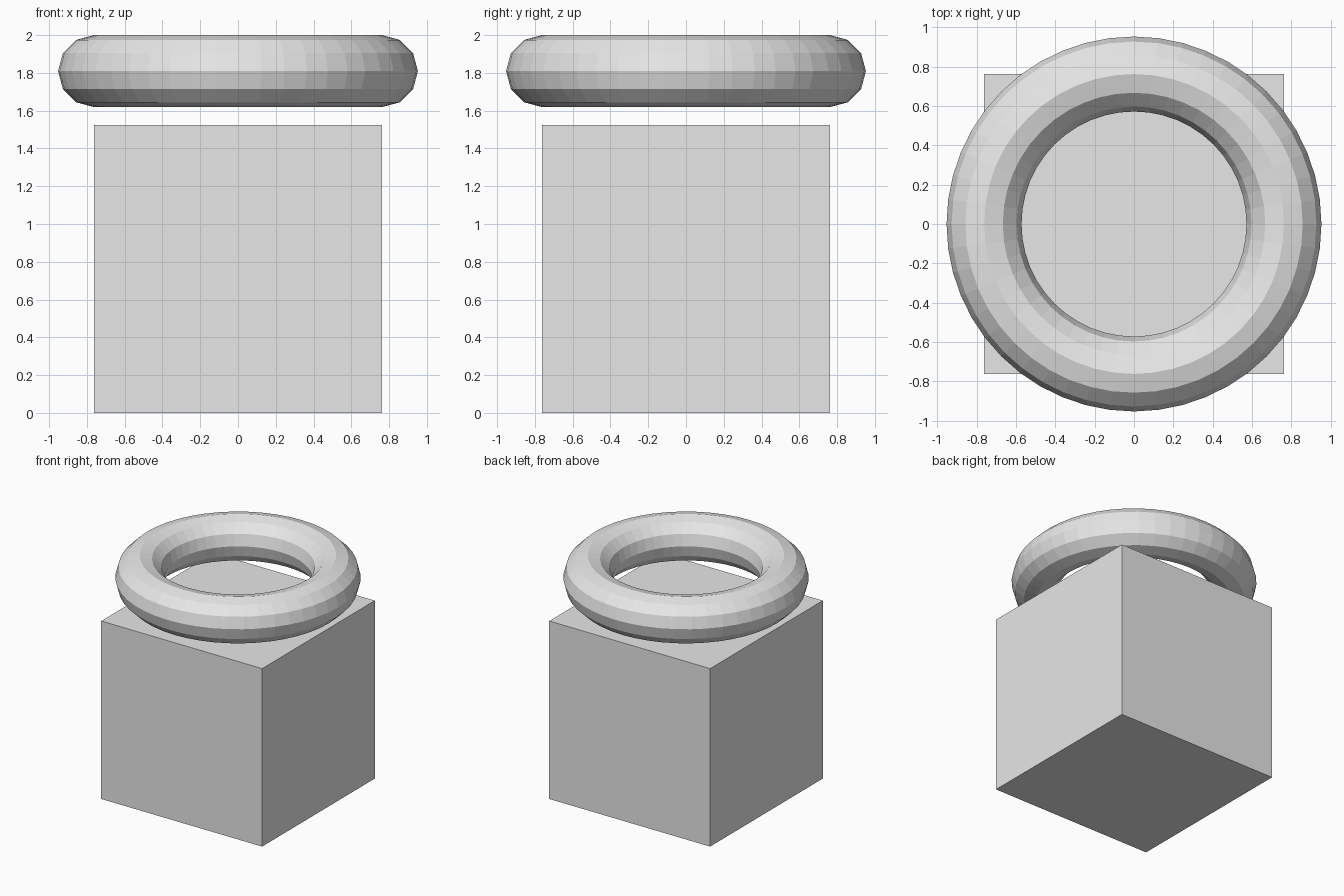
import bpy

# Remove the default object
old = bpy.data.objects.get("Cube")
if old:
    bpy.data.objects.remove(old, do_unlink=True)

SIDE = 1.524           # edge of the block
MAJOR, MINOR = SIDE / 2, SIDE / 8

# Plain light grey for both parts
grey = bpy.data.materials.new("light_grey")
grey.use_nodes = True
colour = (0.8, 0.8, 0.8, 1.0)
grey.diffuse_color = colour
for node in grey.node_tree.nodes:
    if node.type == 'BSDF_PRINCIPLED':
        node.inputs["Base Color"].default_value = colour


def finish(name):
    obj = bpy.context.object
    obj.name = name
    obj.data.name = name
    obj.data.materials.clear()
    obj.data.materials.append(grey)
    bpy.ops.object.transform_apply(location=False, rotation=False, scale=True)


# Block standing on the ground
bpy.ops.mesh.primitive_cube_add(size=SIDE, location=(0, 0, SIDE / 2))
finish("block")

# Faceted ring floating above the block
bpy.ops.mesh.primitive_torus_add(
    major_radius=MAJOR, minor_radius=MINOR,
    major_segments=48, minor_segments=12,
    location=(0, 0, 2.0 - MINOR))
finish("floating_ring")
bpy.ops.object.shade_flat()
